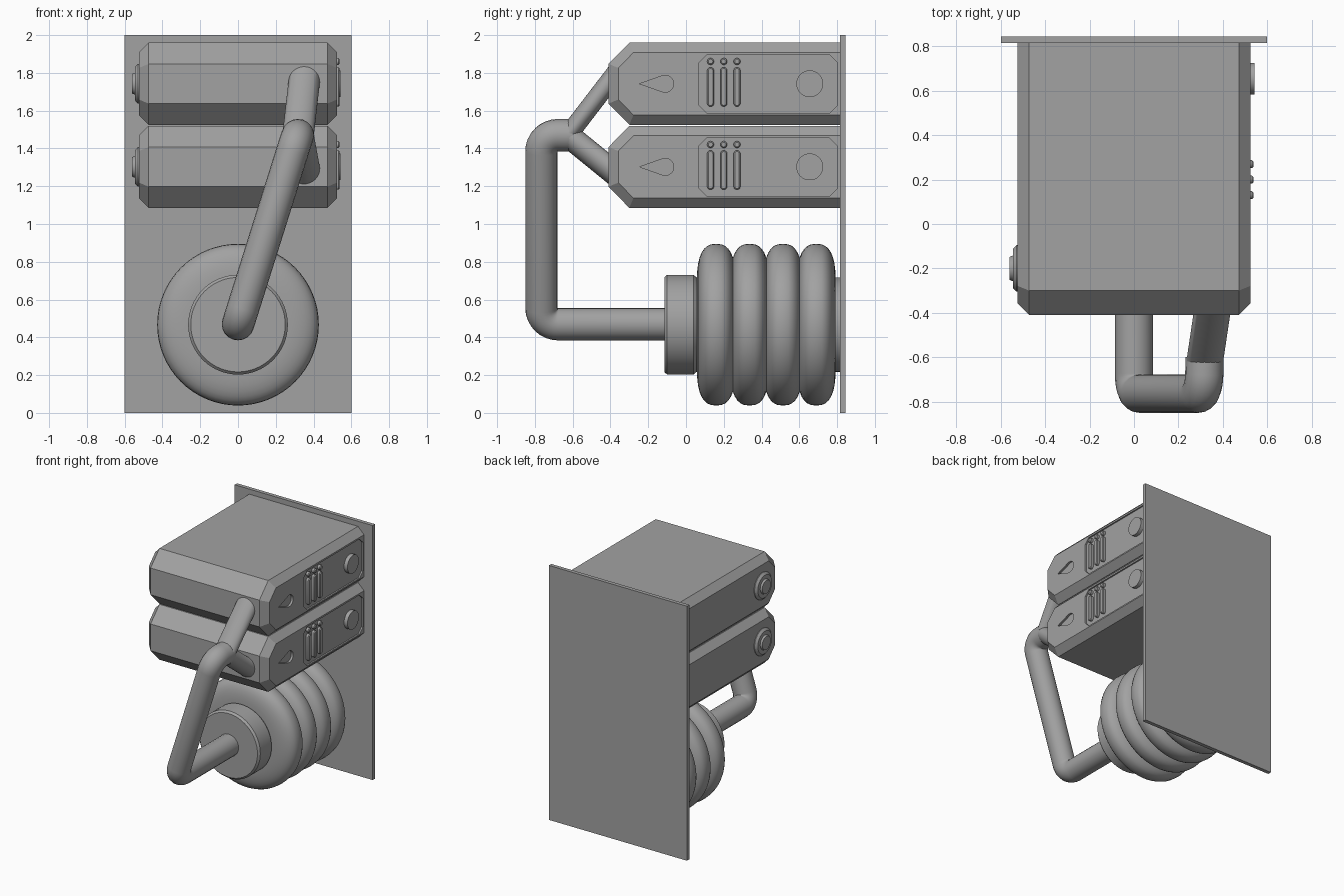
import bpy, bmesh, math
from mathutils import Vector

if "Cube" in bpy.data.objects:
    bpy.data.objects.remove(bpy.data.objects["Cube"])

grey = bpy.data.materials.new("grey")
grey.diffuse_color = (0.36, 0.36, 0.36, 1)
grey.use_nodes = True
grey.node_tree.nodes["Principled BSDF"].inputs["Base Color"].default_value = grey.diffuse_color


def finish(ob, angle=35):
    ob.data.materials.clear()
    ob.data.materials.append(grey)
    bpy.ops.object.select_all(action='DESELECT')
    ob.select_set(True)
    bpy.context.view_layer.objects.active = ob
    bpy.ops.object.shade_smooth_by_angle(angle=math.radians(angle))
    return ob


def loft(name, loops, closed=False):
    """Skin a list of equal-length point loops; cap the ends unless closed."""
    bm = bmesh.new()
    rows = [[bm.verts.new(p) for p in loop] for loop in loops]
    n = len(rows[0])
    pairs = list(zip(rows, rows[1:])) + ([(rows[-1], rows[0])] if closed else [])
    for a, b in pairs:
        for i in range(n):
            j = (i + 1) % n
            bm.faces.new((a[i], a[j], b[j], b[i]))
    if not closed:
        bm.faces.new(rows[0])
        bm.faces.new(rows[-1])
    bmesh.ops.recalc_face_normals(bm, faces=bm.faces)
    me = bpy.data.meshes.new(name)
    bm.to_mesh(me)
    bm.free()
    ob = bpy.data.objects.new(name, me)
    bpy.context.collection.objects.link(ob)
    return finish(ob)


def side(name, steps):
    """Loft outlines lying in the side plane; steps are (x, [(y, z), ...])."""
    return loft(name, [[(x, y, z) for y, z in pts] for x, pts in steps])


def disc(y, z, r, n=32, half=0.0):
    """Circle, or an upright capsule when half > 0."""
    pts = []
    for i in range(n):
        a = 2 * math.pi * (i + 0.5) / n
        s = math.sin(a)
        pts.append((y + r * math.cos(a), z + r * s + math.copysign(half, s)))
    return pts


def ring_y(x, y, z, r, n=48):
    """Circle facing the front."""
    return [(x + r * math.cos(2 * math.pi * i / n), y,
             z + r * math.sin(2 * math.pi * i / n)) for i in range(n)]


def cut(ob, cutter):
    m = ob.modifiers.new("cut", 'BOOLEAN')
    m.operation, m.object, m.solver = 'DIFFERENCE', cutter, 'EXACT'
    bpy.context.view_layer.objects.active = ob
    bpy.ops.object.modifier_apply(modifier=m.name)
    bpy.data.objects.remove(cutter, do_unlink=True)


# back plate
side("back_plate", [(x, [(0.815, 0), (0.845, 0), (0.845, 2), (0.815, 2)])
                    for x in (-0.6, 0.6)])


# two stacked housings with side details
def housing(tag, c):
    def outline(d):
        k = d * math.tan(math.pi / 8)
        half = 0.2175 - d
        f, b = -0.41 + d, 0.82
        return [(b, c + half), (-0.30 + k, c + half), (f, c + 0.105 - k),
                (f, c - 0.105 + k), (-0.30 + k, c - half), (b, c - half)]

    body = side(tag + "_housing", [(-0.525, outline(0.052)), (-0.473, outline(0)),
                                   (0.473, outline(0)), (0.525, outline(0.052))])
    # recessed control panel
    y0, y1, z0, z1, k = 0.07, 0.80, c - 0.155, c + 0.152, 0.04
    panel = [(y0 + k, z0), (y1 - k, z0), (y1, z0 + k), (y1, z1 - k),
             (y1 - k, z1), (y0 + k, z1), (y0, z1 - k), (y0, z0 + k)]
    cut(body, side("panel_cutter", [(0.513, panel), (0.6, panel)]))
    # recessed teardrop
    drop = [(-0.245, c)]
    for i in range(17):
        a = math.radians(-110 + 220 * i / 16)
        drop.append((-0.11 + 0.045 * math.cos(a), c + 0.045 * math.sin(a)))
    cut(body, side("drop_cutter", [(0.508, drop), (0.6, drop)]))
    finish(body, 20)

    # bars, indicator dots and round button on the panel
    for i, y in enumerate((0.13, 0.20, 0.27)):
        side(f"{tag}_bar_{i}", [(0.505, disc(y, c - 0.017, 0.018, 24, 0.086)),
                                (0.532, disc(y, c - 0.017, 0.018, 24, 0.086)),
                                (0.538, disc(y, c - 0.017, 0.012, 24, 0.086))])
        side(f"{tag}_dot_{i}", [(0.505, disc(y, c + 0.118, 0.018, 20)),
                                (0.532, disc(y, c + 0.118, 0.018, 20)),
                                (0.538, disc(y, c + 0.118, 0.012, 20))])
    side(tag + "_button", [(0.505, disc(0.655, c, 0.071, 40)),
                           (0.543, disc(0.655, c, 0.071, 40))])
    # stepped knob on the opposite side
    side(tag + "_knob", [(-0.515, disc(-0.2, c, 0.105, 40)),
                         (-0.53, disc(-0.2, c, 0.105, 40)),
                         (-0.546, disc(-0.2, c, 0.088, 40)),
                         (-0.546, disc(-0.2, c, 0.058, 40)),
                         (-0.56, disc(-0.2, c, 0.052, 40))])


housing("upper", 1.7425)
housing("lower", 1.3025)

# ribbed bellows: four fat rings around a core
ZC = 0.467
for i in range(4):
    yc = 0.16 + 0.1767 * i
    loops = []
    for j in range(32):
        a = 2 * math.pi * j / 32
        ca, sa = math.cos(a), math.sin(a)
        r = 0.23 + 0.198 * math.copysign(abs(ca) ** 0.78, ca)
        y = yc + 0.102 * math.copysign(abs(sa) ** 0.78, sa)
        loops.append(ring_y(0, y, ZC, r, 64))
    loft(f"bellows_ring_{i}", loops, closed=True)
loft("bellows_core", [ring_y(0, 0.0, ZC, 0.25), ring_y(0, 0.82, ZC, 0.25)])

# bevelled end cap
loft("end_cap", [ring_y(0, y, ZC, r, 64) for y, r in
                 ((-0.115, 0.25), (-0.10, 0.264), (0.04, 0.264), (0.056, 0.25))])

# bent pipe
corners = [Vector(p) for p in ((0, -0.05, 0.47), (0, -0.765, 0.47),
                               (0.315, -0.765, 1.47), (0.318, -0.60, 1.47))]
path = [corners[0]]
for a, b, c in zip(corners, corners[1:], corners[2:]):
    u, v = (a - b).normalized() * 0.088, (c - b).normalized() * 0.088
    for i in range(9):
        t = math.pi / 2 * i / 8
        path.append(b + u * (1 - math.sin(t)) + v * (1 - math.cos(t)))
path.append(corners[-1])
cu = bpy.data.curves.new("pipe", 'CURVE')
cu.dimensions = '3D'
cu.bevel_depth, cu.bevel_resolution, cu.use_fill_caps = 0.086, 8, True
sp = cu.splines.new('POLY')
sp.points.add(len(path) - 1)
for p, q in zip(sp.points, path):
    p.co = (*q, 1)
pipe = bpy.data.objects.new("pipe", cu)
bpy.context.collection.objects.link(pipe)
bpy.ops.object.select_all(action='DESELECT')
pipe.select_set(True)
bpy.context.view_layer.objects.active = pipe
bpy.ops.object.convert(target='MESH')
finish(bpy.context.view_layer.objects.active)

# fork branches from the pipe into the housings
for tag, z in (("upper", 1.75), ("lower", 1.295)):
    loft(tag + "_branch", [ring_y(0.318, -0.625, 1.47, 0.083),
                           ring_y(0.35, -0.41, z, 0.083),
                           ring_y(0.352, -0.395, z, 0.083)])
